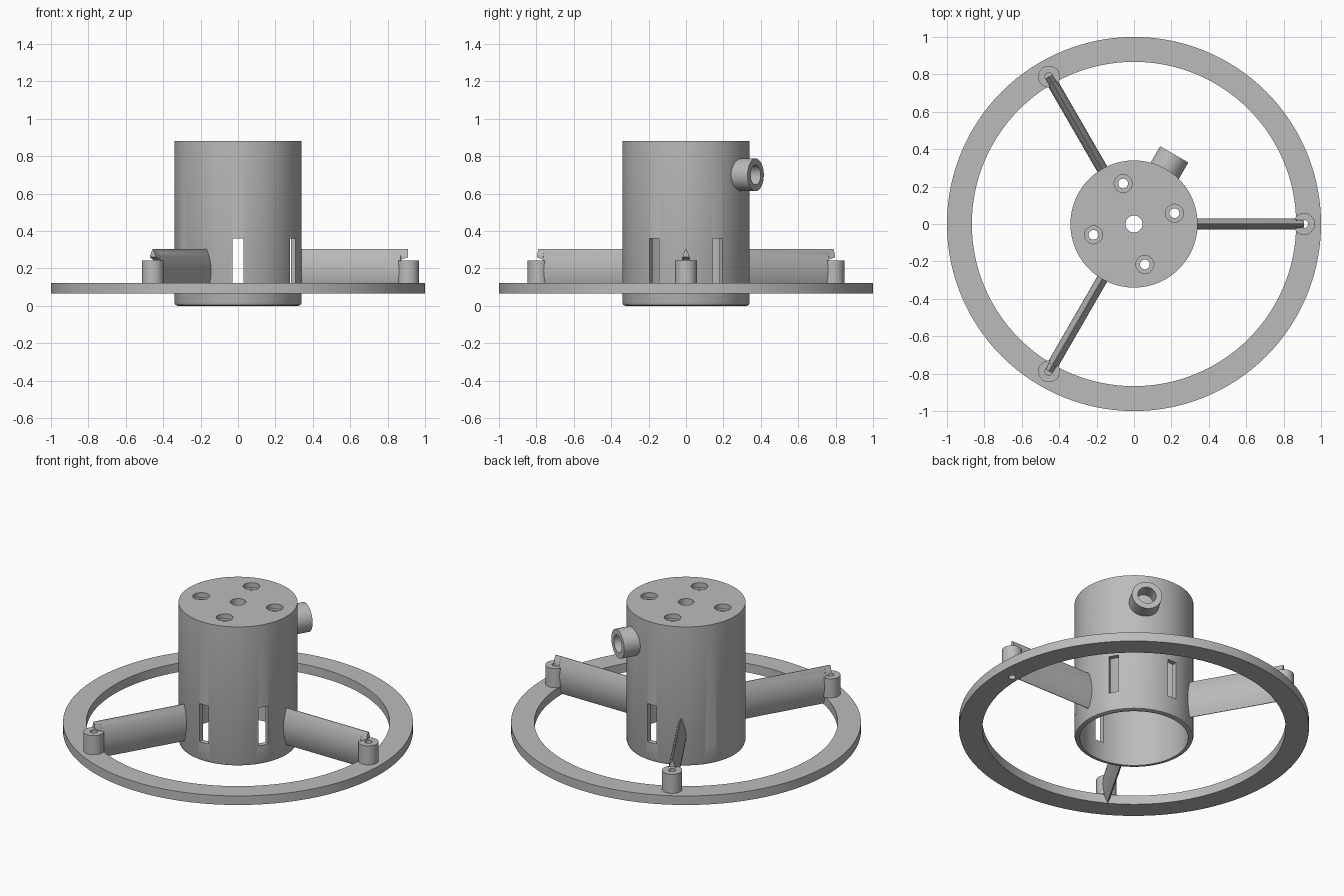
import bpy, bmesh, math
from mathutils import Matrix, Vector

if "Cube" in bpy.data.objects:
    bpy.data.objects.remove(bpy.data.objects["Cube"])

grey = bpy.data.materials.new("matte grey")
grey.diffuse_color = (0.5, 0.5, 0.5, 1)
grey.use_nodes = True
grey.node_tree.nodes["Principled BSDF"].inputs["Base Color"].default_value = grey.diffuse_color


def finish(bm, name, matrix=None):
    if matrix:
        bm.transform(matrix)
    bmesh.ops.recalc_face_normals(bm, faces=bm.faces[:])
    me = bpy.data.meshes.new(name)
    bm.to_mesh(me)
    bm.free()
    me.materials.append(grey)
    ob = bpy.data.objects.new(name, me)
    bpy.context.collection.objects.link(ob)
    return ob


def skin(sections, name, closed, matrix=None):
    """Join equal closed loops of points; either wrap around or cap the ends."""
    bm = bmesh.new()
    loops = [[bm.verts.new(p) for p in s] for s in sections]
    n, k = len(loops), len(loops[0])
    for i in range(n if closed else n - 1):
        a, b = loops[i], loops[(i + 1) % n]
        for j in range(k):
            bm.faces.new((a[j], a[(j + 1) % k], b[(j + 1) % k], b[j]))
    if not closed:
        bm.faces.new(loops[0])
        bm.faces.new(loops[-1])
    return finish(bm, name, matrix)


def lathe(profile, name, segments, matrix=None):
    rings = []
    for i in range(segments):
        a = 2 * math.pi * i / segments
        rings.append([(r * math.cos(a), r * math.sin(a), z) for r, z in profile])
    return skin(rings, name, True, matrix)


def tube(r_in, r_out, z0, z1, name, segments, matrix=None):
    return lathe([(r_in, z0), (r_out, z0), (r_out, z1), (r_in, z1)], name, segments, matrix)


def cylinder(r, z0, z1, matrix):
    bm = bmesh.new()
    bmesh.ops.create_cone(bm, cap_ends=True, segments=40, radius1=r, radius2=r, depth=z1 - z0,
                          matrix=Matrix.Translation((0, 0, (z0 + z1) / 2)))
    return finish(bm, "cutter", matrix)


def box(size, matrix):
    bm = bmesh.new()
    bmesh.ops.create_cube(bm, size=1, matrix=Matrix.Diagonal((*size, 1)))
    return finish(bm, "cutter", matrix)


def cut(ob, cutters):
    bpy.context.view_layer.objects.active = ob
    for c in cutters:
        m = ob.modifiers.new("cut", 'BOOLEAN')
        m.operation, m.solver, m.object = 'DIFFERENCE', 'EXACT', c
        bpy.ops.object.modifier_apply(modifier=m.name)
        bpy.data.objects.remove(c)


def turn(deg):
    return Matrix.Rotation(math.radians(deg), 4, 'Z')


def at(x, y, z=0):
    return Matrix.Translation((x, y, z))


# Hollow housing: open below, closed on top with a centre hole
R, WALL, TOP = 0.34, 0.03, 0.88
housing = lathe([(R - WALL, 0), (R - 0.018, 0), (R - 0.005, 0.005), (R, 0.018), (R, TOP),
                 (0.045, TOP), (0.045, TOP - 0.06), (R - WALL, TOP - 0.06)], "housing", 96)

# Six wall slots, four counterbored screw holes, and the side port opening
port_axis = turn(60) @ at(0, 0, 0.70) @ Matrix.Rotation(math.pi / 2, 4, 'Y')
cutters = [box((0.14, 0.06, 0.24), turn(30 + 60 * i) @ at(R, 0, 0.24)) for i in range(6)]
for i in range(4):
    hole = turn(15 + 90 * i) @ at(0.224, 0)
    cutters += [cylinder(0.048, TOP - 0.03, TOP + 0.05, hole),
                cylinder(0.026, TOP - 0.1, TOP + 0.05, hole)]
cutters.append(cylinder(0.053, 0.2, 0.5, port_axis))
cut(housing, cutters)

# Side port
tube(0.053, 0.087, 0.315, 0.43, "side_port", 48, port_axis)

# Outer ring with screw holes under the bosses
ring = tube(0.867, 1.0, 0.065, 0.122, "outer_ring", 128)
cut(ring, [cylinder(0.021, 0, 0.2, turn(120 * i) @ at(0.91, 0)) for i in range(3)])

# Three lens-section vanes, each ending over a screw boss
Z0, Z1, ROWS = 0.07, 0.303, 12


def half_width(z):
    t = (z - (Z0 + Z1) / 2) / ((Z1 - Z0) / 2)
    return 0.002 + 0.028 * (1 - t * t)


def vane_section(r, low):
    zs = [low + (Z1 - low) * j / ROWS for j in range(ROWS + 1)]
    return ([(r, half_width(z), z) for z in zs] +
            [(r, -half_width(z), z) for z in reversed(zs)])


for i in range(3):
    skin([vane_section(0.32, Z0), vane_section(0.87, Z0),
          vane_section(0.871, 0.247), vane_section(0.91, 0.26)],
         f"vane_{i + 1}", False, turn(120 * i))
    tube(0.021, 0.058, 0.12, 0.242, f"screw_boss_{i + 1}", 40, turn(120 * i) @ at(0.91, 0))

# Smooth round surfaces, crisp edges
for ob in bpy.context.scene.objects:
    ob.select_set(True)
bpy.context.view_layer.objects.active = housing
bpy.ops.object.shade_smooth_by_angle(angle=math.radians(30))
